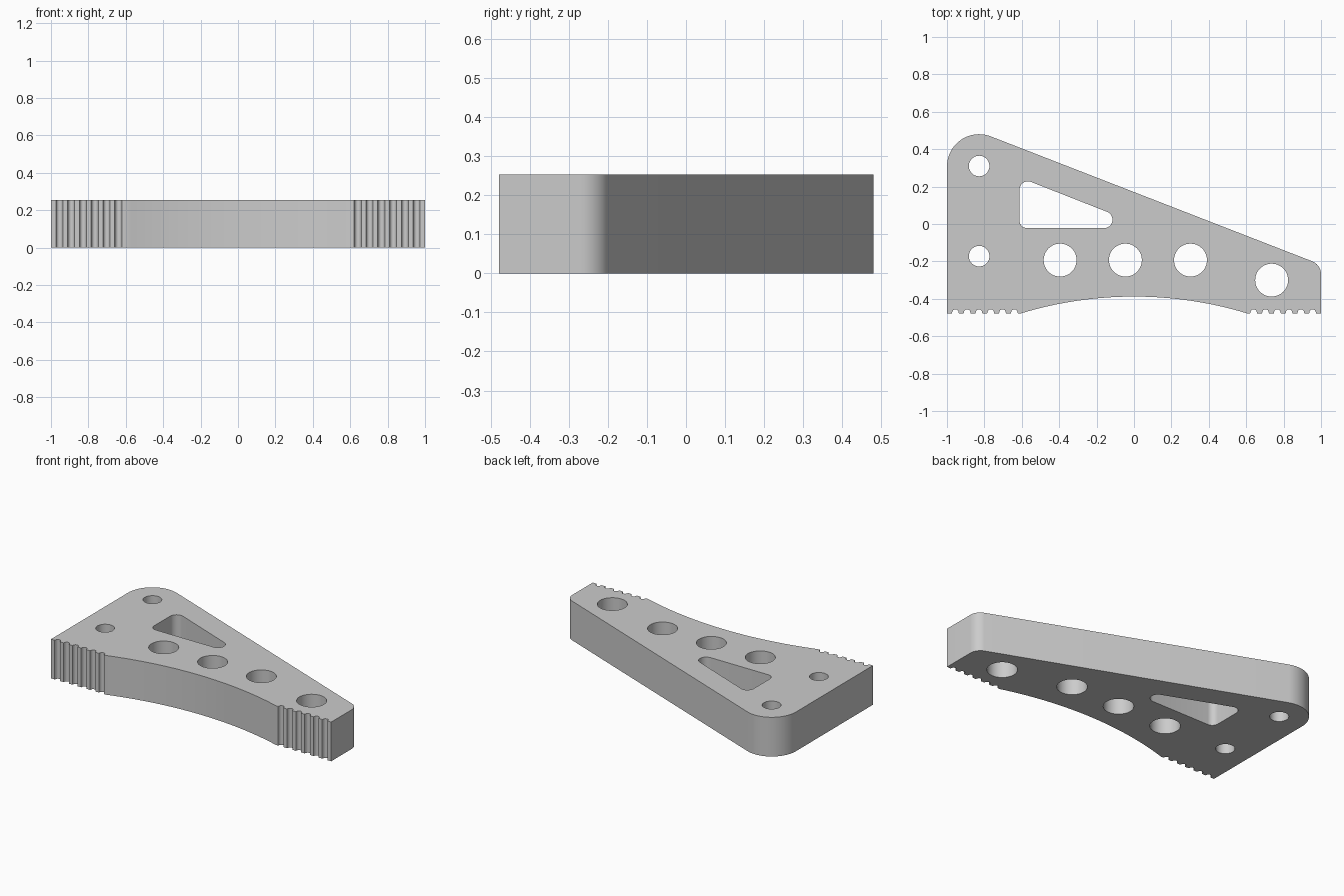
import bpy
import bmesh
from math import sin, cos, radians, sqrt

cube = bpy.data.objects.get("Cube")
if cube:
    bpy.data.objects.remove(cube, do_unlink=True)

HEIGHT = 0.253
BASE = -0.478          # front edge of the toothed feet
SLOPE = 68.8           # direction of the sloping edge's normal, in degrees


def arc(cx, cy, r, start, end, steps):
    """Points on an arc, both ends included."""
    angles = [radians(start + (end - start) * i / steps) for i in range(steps + 1)]
    return [(cx + r * cos(a), cy + r * sin(a)) for a in angles]


def circle(cx, cy, r, steps=48):
    return arc(cx, cy, r, 0, 360, steps)[:-1]


def teeth():
    """Left foot: a row of rounded notches, from the outer corner inwards."""
    points = [(-1, BASE)]
    for i in range(6):
        cx = -0.955 + 0.063 * i
        points += [(cx - 0.019, BASE)]
        points += arc(cx, BASE + 0.005, 0.017, 180, 0, 8)
        points += [(cx + 0.019, BASE)]
    return points + [(-0.605, BASE)]


# Outer outline, counter-clockwise from the front left corner
left_foot = teeth()
right_foot = [(-x, y) for x, y in reversed(left_foot)]
half, rise = 0.605, 0.09
radius = (half ** 2 + rise ** 2) / (2 * rise)
arch = []
for i in range(1, 32):
    x = -half + 2 * half * i / 32
    arch.append((x, BASE + rise - radius + sqrt(radius ** 2 - x ** 2)))
outline = left_foot + arch + right_foot
outline += arc(0.925, -0.269, 0.075, 0, SLOPE, 10)
outline += arc(-0.828, 0.308, 0.172, SLOPE, 180, 20)

# Rounded triangular window
window = arc(-0.16, 0.023, 0.045, -90, SLOPE, 14)
window += arc(-0.567, 0.183, 0.045, SLOPE, 180, 10)
window += arc(-0.572, 0.018, 0.04, 180, 270, 8)

# Round holes: two small bolt holes, three in a row, one at the narrow end
loops = [outline, window]
loops += [circle(-0.828, y, 0.055) for y in (0.31, -0.172)]
loops += [circle(x, -0.193, 0.088) for x in (-0.395, -0.046, 0.302)]
loops.append(circle(0.736, -0.3, 0.088))

# Fill the flat profile and extrude it to a plate
bm = bmesh.new()
edges = []
for points in loops:
    verts = [bm.verts.new((x, y, 0)) for x, y in points]
    edges += [bm.edges.new((v, verts[i - 1])) for i, v in enumerate(verts)]
bmesh.ops.triangle_fill(bm, edges=edges, use_beauty=True, normal=(0, 0, 1))
result = bmesh.ops.extrude_face_region(bm, geom=bm.faces[:], use_keep_orig=True)
top = [g for g in result["geom"] if isinstance(g, bmesh.types.BMVert)]
bmesh.ops.translate(bm, verts=top, vec=(0, 0, HEIGHT))
bmesh.ops.recalc_face_normals(bm, faces=bm.faces[:])

mesh = bpy.data.meshes.new("bracket_plate")
bm.to_mesh(mesh)
bm.free()
plate = bpy.data.objects.new("bracket_plate", mesh)
bpy.context.collection.objects.link(plate)

# Single plain grey
grey = bpy.data.materials.new("light_grey")
grey.use_nodes = True
colour = (0.6, 0.6, 0.6, 1)
grey.diffuse_color = colour
grey.node_tree.nodes["Principled BSDF"].inputs["Base Color"].default_value = colour
mesh.materials.append(grey)

bpy.ops.object.select_all(action="DESELECT")
plate.select_set(True)
bpy.context.view_layer.objects.active = plate
bpy.ops.object.shade_smooth_by_angle(angle=radians(30))
